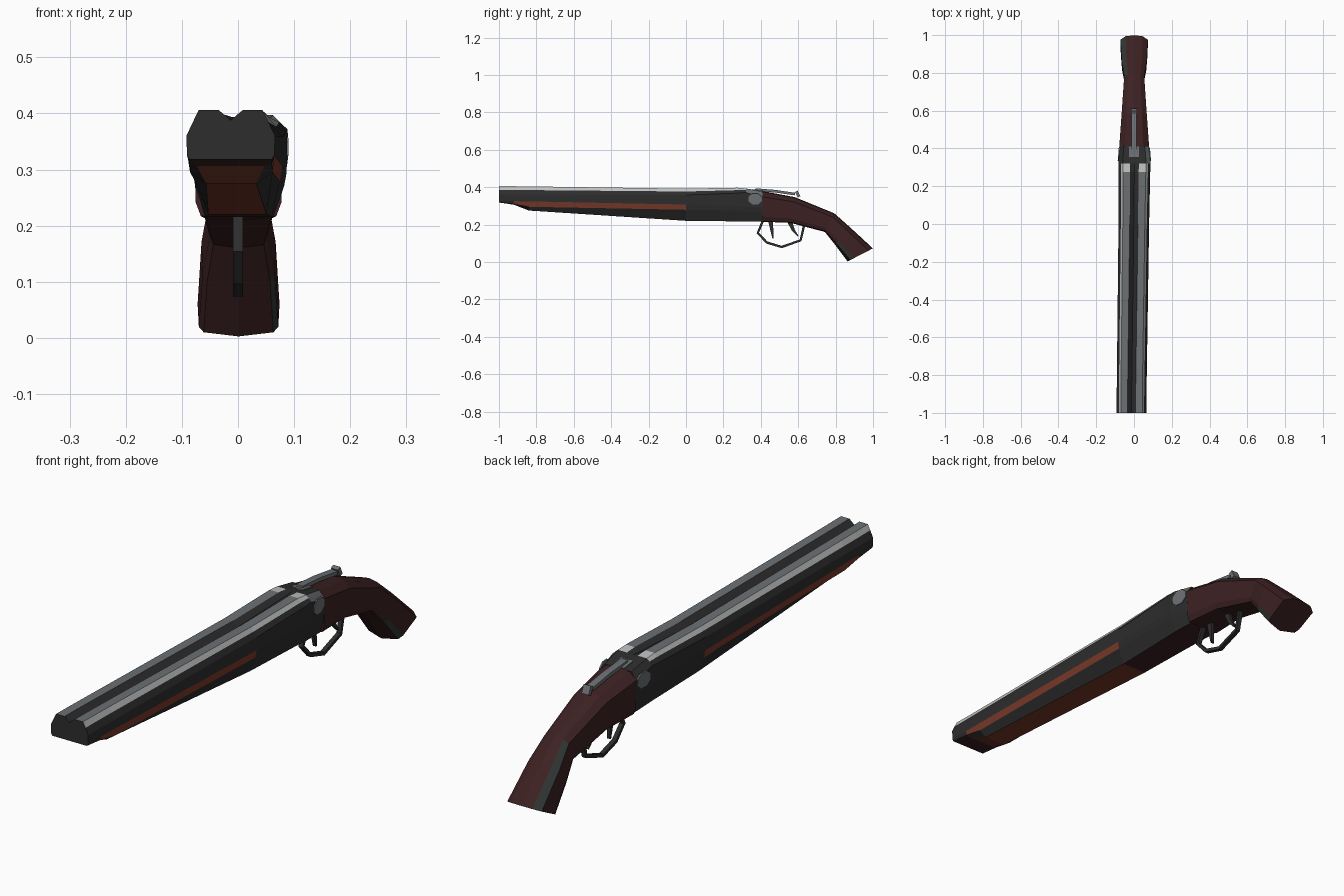
import bpy, bmesh, math
from mathutils import Vector

if "Cube" in bpy.data.objects:
    bpy.data.objects.remove(bpy.data.objects["Cube"])


def mat(name, r, g, b):
    m = bpy.data.materials.new(name)
    m.diffuse_color = (r, g, b, 1)
    m.use_nodes = True
    m.node_tree.nodes["Principled BSDF"].inputs["Base Color"].default_value = m.diffuse_color
    return m


GUNMETAL = mat("gunmetal", 0.026, 0.026, 0.026)
STEEL = mat("steel grey", 0.15, 0.165, 0.175)
BRIGHT = mat("bright edge", 0.52, 0.53, 0.53)
RED_WOOD = mat("dark red wood", 0.046, 0.015, 0.016)
BROWN = mat("orange brown wood", 0.19, 0.042, 0.023)
WORN = mat("dark grip edge", 0.030, 0.036, 0.034)


def finish(bm, name, mats):
    bmesh.ops.recalc_face_normals(bm, faces=bm.faces[:])
    me = bpy.data.meshes.new(name)
    bm.to_mesh(me)
    bm.free()
    for m in mats:
        me.materials.append(m)
    ob = bpy.data.objects.new(name, me)
    bpy.context.collection.objects.link(ob)
    return ob


def loft(name, rings, mats, rule):
    """Skin closed rings; rule(segment, side index, sign) gives the material."""
    bm = bmesh.new()
    vr = [[bm.verts.new(p) for p in r] for r in rings]
    n = len(vr[0])
    for s in range(len(vr) - 1):
        for i in range(n):
            j = (i + 1) % n
            f = bm.faces.new((vr[s][i], vr[s][j], vr[s + 1][j], vr[s + 1][i]))
            half = n // 2
            f.material_index = rule(s, i if i < half else n - 1 - i, 1 if i < half else -1)
    bm.faces.new(vr[0])
    bm.faces.new(vr[-1][::-1])
    return finish(bm, name, mats)


def mirrored(half, cx):
    """Half outline runs from the top centre to the bottom centre."""
    right = [(cx + x, y, z) for x, y, z in half]
    left = [(cx - x, y, z) for x, y, z in half[-2:0:-1]]
    return right + left


def mix(a, b, t):
    return a + (b - a) * t


# Barrels, fore-end and receiver in one tapered shell
# y, centre x, half width, top, groove, shoulder, stripe top, stripe bottom, bottom half width, bottom
stations = [
    (-1.00, -0.013, 0.079, 0.406, 0.388, 0.360, 0.325, 0.3185, 0.070, 0.318),
    (-0.92, -0.013, 0.079, 0.405, 0.387, 0.360, 0.325, 0.310, 0.060, 0.306),
    (-0.84, -0.012, 0.079, 0.404, 0.386, 0.360, 0.324, 0.295, 0.045, 0.275),
    (0.00, -0.001, 0.081, 0.392, 0.375, 0.358, 0.307, 0.279, 0.052, 0.220),
    (0.275, 0.002, 0.084, 0.397, 0.385, 0.368, 0.300, 0.275, 0.058, 0.217),
    (0.32, 0.003, 0.085, 0.393, 0.389, 0.372, 0.295, 0.270, 0.060, 0.216),
    (0.41, 0.001, 0.079, 0.376, 0.378, 0.345, 0.290, 0.265, 0.060, 0.215),
]
rings = []
for y, cx, w, zt, zg, zs, z1, z2, wb, zb in stations:
    half = [(0, y, zg), (0.27 * w, y, zt), (0.72 * w, y, zt),
            (0.85 * w, y, mix(zt, zs, 0.45)), (w, y, zs),
            (0.985 * w, y, z1), (0.93 * w, y, z2), (wb, y, zb), (0, y, zb)]
    rings.append(mirrored(half, cx))


def body_rule(s, i, side):
    if i == 1 and s < 4:
        return 1
    if i == 2 and s < 5 or i == 1 and s == 4:
        return 2
    if i in (2, 3) and s == 5 and side > 0:
        return 1
    if i == 5 and 1 <= s <= 2:
        return 3
    if i == 7:
        return 3 if 1 <= s <= 2 else 4
    return 0


loft("barrels_and_receiver", rings,
     [GUNMETAL, STEEL, BRIGHT, BROWN, RED_WOOD], body_rule)

# Pistol grip, rings tilt along the bend
# upper y, z, lower y, z, half width, crown, keel
grip = [
    (0.41, 0.374, 0.41, 0.217, 0.079, 0.005, 0.002),
    (0.58, 0.342, 0.56, 0.212, 0.067, 0.005, 0.003),
    (0.79, 0.256, 0.745, 0.166, 0.053, 0.005, 0.006),
    (0.87, 0.185, 0.803, 0.100, 0.066, 0.005, 0.010),
    (0.994, 0.070, 0.878, 0.010, 0.073, 0.006, 0.016),
]
rings = []
for uy, uz, ly, lz, w, crown, keel in grip:
    up, lo = Vector((0, uy, uz)), Vector((0, ly, lz))
    d = (up - lo).normalized()
    half = [up + d * crown]
    for v, k in ((1, 0.62), (0.84, 1), (0.16, 0.97), (0, 0.85)):
        p = lo.lerp(up, v)
        half.append(Vector((w * k, p.y, p.z)))
    half.append(lo - d * keel)
    rings.append(mirrored([tuple(p) for p in half], 0.001))
loft("grip", rings, [RED_WOOD, WORN],
     lambda s, i, side: 1 if (s >= 2 and i == 1 and side < 0) or (s == 3 and i == 3 and side > 0) else 0)


def bar(name, path, width, m):
    """Rectangular bar along (y, z, thickness) points."""
    pts = [Vector((0, p[0], p[1])) for p in path]
    rings = []
    for k, p in enumerate(pts):
        t = (pts[min(k + 1, len(pts) - 1)] - pts[max(k - 1, 0)]).normalized()
        nrm = Vector((0, -t.z, t.y)) * path[k][2] / 2
        x = Vector((width / 2, 0, 0))
        rings.append([p + nrm + x, p - nrm + x, p - nrm - x, p + nrm - x])
    return loft(name, rings, [m], lambda s, i, side: 0)


# Trigger guard and two triggers
bar("trigger_guard", [(0.412, 0.222, 0.013), (0.384, 0.155, 0.013), (0.432, 0.104, 0.013),
                      (0.512, 0.080, 0.013), (0.613, 0.116, 0.013), (0.634, 0.208, 0.013)],
    0.017, GUNMETAL)
bar("front_trigger", [(0.452, 0.222, 0.026), (0.459, 0.17, 0.016), (0.465, 0.126, 0.006)], 0.013, GUNMETAL)
bar("rear_trigger", [(0.555, 0.215, 0.026), (0.574, 0.17, 0.016), (0.599, 0.138, 0.006)], 0.013, GUNMETAL)

# Top opening lever with turned-up thumb piece
bar("top_lever", [(0.37, 0.387, 0.014), (0.48, 0.378, 0.014), (0.582, 0.363, 0.014)], 0.028, STEEL)
bar("lever_thumb_piece", [(0.604, 0.348, 0.016), (0.590, 0.378, 0.016)], 0.030, STEEL)

# Steel mount under the lever
bar("lever_mount", [(0.355, 0.383, 0.012), (0.41, 0.376, 0.012)], 0.052, STEEL)

# Hinge plates on both sides of the receiver
for side, label in ((1, "right"), (-1, "left")):
    bm = bmesh.new()
    rs = []
    for out in (-0.003, 0.003):
        ring = []
        for k in range(8):
            a = math.tau * (k + 0.5) / 8
            y, z = 0.370 + 0.039 * math.cos(a), 0.337 + 0.032 * math.sin(a)
            w = mix(0.086, 0.079, (y - 0.325) / 0.085) - max(0, 0.345 - z) * 0.03
            w += side * 0.002
            ring.append(bm.verts.new((side * (w + out), y, z)))
        rs.append(ring)
    for k in range(8):
        j = (k + 1) % 8
        bm.faces.new((rs[0][k], rs[0][j], rs[1][j], rs[1][k]))
    bm.faces.new(rs[0][::-1])
    bm.faces.new(rs[1])
    finish(bm, label + "_hinge_plate", [STEEL])
